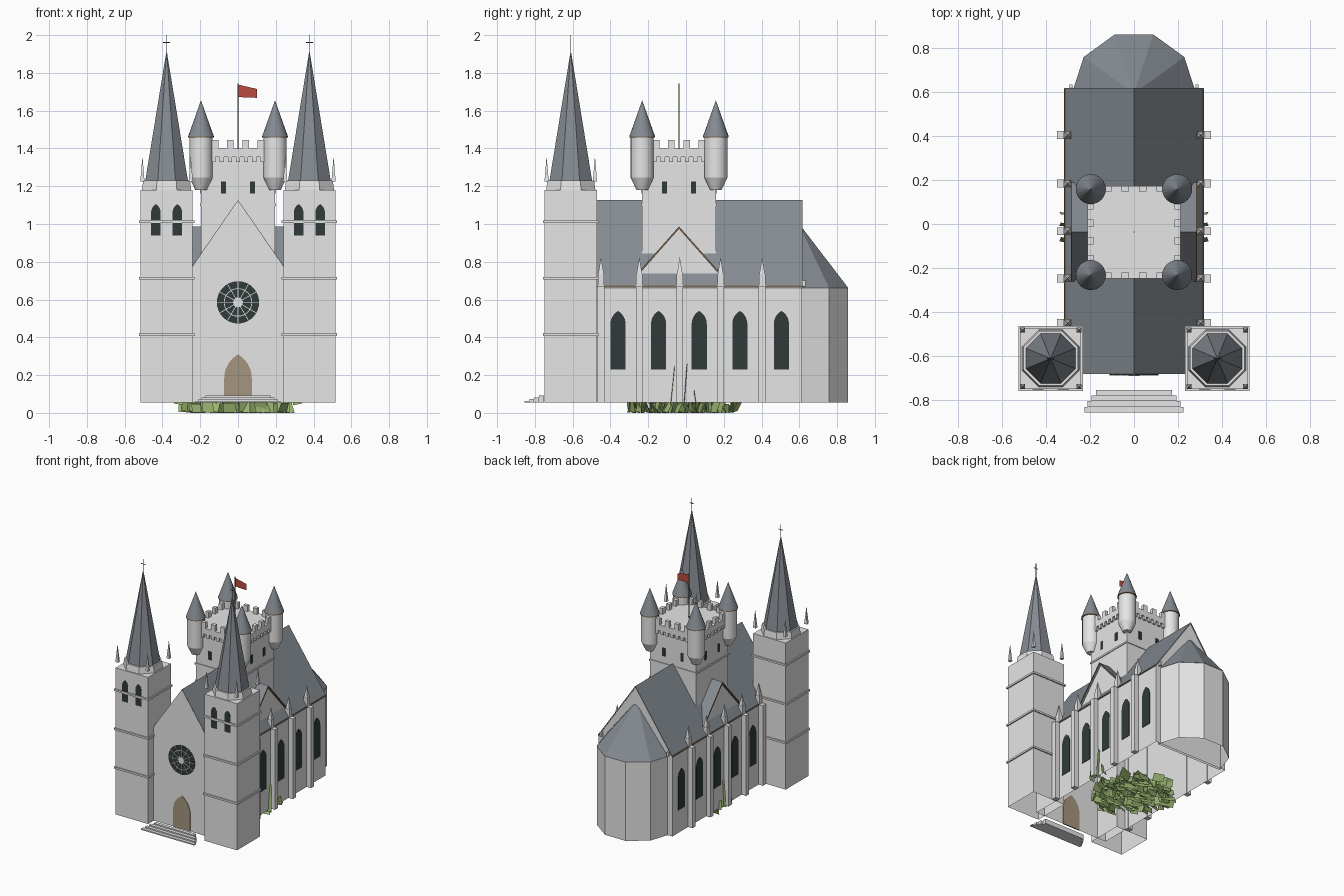
import bpy, bmesh, math, random
from mathutils import Vector, Matrix

if "Cube" in bpy.data.objects:
    bpy.data.objects.remove(bpy.data.objects["Cube"])

random.seed(4)
COLORS = {
    "stone": (0.79, 0.79, 0.79), "slate": (0.235, 0.26, 0.29),
    "dark_glass": (0.03, 0.042, 0.042), "door_wood": (0.38, 0.30, 0.21),
    "trim_brown": (0.22, 0.14, 0.07), "flag_red": (0.50, 0.07, 0.05),
    "leaf_green": (0.34, 0.48, 0.17), "iron": (0.11, 0.10, 0.09),
}
MATS = {}
for key, c in COLORS.items():
    MATS[key] = bpy.data.materials.new(key)
    MATS[key].diffuse_color = (*c, 1)

PARTS = {}   # name -> (bmesh, material)


def part(name, mat):
    return PARTS.setdefault(name, (bmesh.new(), mat))[0]


def prism(name, mat, axis, pts, a, b):
    """Extrude a 2D outline along an axis from a to b."""
    bm = part(name, mat)
    put = {"x": lambda p, d: (d, p[0], p[1]),
           "y": lambda p, d: (p[0], d, p[1]),
           "z": lambda p, d: (p[0], p[1], d)}[axis]
    lo = [bm.verts.new(put(p, a)) for p in pts]
    hi = [bm.verts.new(put(p, b)) for p in pts]
    n = len(pts)
    faces = [bm.faces.new(lo), bm.faces.new(hi)]
    faces += [bm.faces.new((lo[i], lo[(i + 1) % n], hi[(i + 1) % n], hi[i])) for i in range(n)]
    bmesh.ops.recalc_face_normals(bm, faces=faces)


def box(name, mat, x0, x1, y0, y1, z0, z1):
    prism(name, mat, "z", [(x0, y0), (x1, y0), (x1, y1), (x0, y1)], z0, z1)


def block(name, mat, x, y, hx, hy, z0, z1):
    box(name, mat, x - hx, x + hx, y - hy, y + hy, z0, z1)


def cone(name, mat, x, y, z0, z1, r0, r1, n, turn=0.0):
    bm = part(name, mat)
    bmesh.ops.create_cone(bm, cap_ends=True, segments=n, radius1=r0, radius2=r1, depth=z1 - z0,
                          matrix=Matrix.Translation((x, y, (z0 + z1) / 2)) @ Matrix.Rotation(turn, 4, "Z"))


def sheet(name, mat, pts):
    """A single flat face."""
    bm = part(name, mat)
    bm.faces.new([bm.verts.new(p) for p in pts])


def arch(c, w, z0, z1):
    """Gothic arch outline centred on c."""
    h, n = w / 2, 6
    spring = z1 - w * math.sin(math.pi / 3)
    right = [(c - h + w * math.cos(t), spring + w * math.sin(t))
             for t in [math.pi / 3 * i / n for i in range(n)]]
    left = [(2 * c - p[0], p[1]) for p in reversed(right)]
    return [(c - h, z0), (c + h, z0)] + right + [(c, z1)] + left


def vee(c, w, z0, z1, d):
    """Inverted V outline for a pitched roof of thickness d."""
    return [(c - w, z0), (c, z1), (c + w, z0), (c + w, z0 - d), (c, z1 - d), (c - w, z0 - d)]


def ring(name, mat, cx, cz, r0, r1, n, a, b):
    for i in range(n):
        t, u = 2 * math.pi * i / n, 2 * math.pi * (i + 1) / n
        pts = [(cx + r * math.cos(q), cz + r * math.sin(q)) for r, q in ((r0, t), (r1, t), (r1, u), (r0, u))]
        prism(name, mat, "y", pts, a, b)


BASE = 0.055
OCT = math.pi / 8
CY = -0.037          # centre of the crossing tower

# Nave with gables, and its roof
prism("nave", "stone", "y", [(-0.313, BASE), (0.313, BASE), (0.313, 0.668), (0, 1.124), (-0.313, 0.668)], -0.68, 0.612)
prism("nave_roof", "slate", "y", vee(0, 0.315, 0.671, 1.127, 0.012), -0.679, 0.616)

# Apse: half a decagon with a faceted roof
apse = [(0.28 * math.cos(k * math.pi / 5), 0.592 + 0.28 * math.sin(k * math.pi / 5)) for k in range(6)]
prism("apse", "stone", "z", apse, BASE, 0.66)
cone("apse_roof", "slate", 0, 0.592, 0.66, 1.01, 0.282, 0, 10, math.pi / 10)

# Windows, eaves, buttresses and pinnacles on both long sides
for s in (-1, 1):
    for y in (-0.36, -0.145, 0.07, 0.285, 0.505):
        prism("nave_windows", "dark_glass", "x", arch(y, 0.08, 0.23, 0.54), s * 0.3135, s * 0.317)
    box("eaves", "trim_brown", min(s * 0.312, s * 0.318), max(s * 0.312, s * 0.318), -0.66, 0.615, 0.666, 0.6735)
    block("kneelers", "stone", s * 0.285, 0.62, 0.007, 0.012, 0.67, 0.70)
    for y in (-0.45, -0.247, -0.033, 0.183, 0.403):
        block("buttresses", "stone", s * 0.330, y, 0.020, 0.018, BASE, 0.67)
        block("buttress_pinnacles", "stone", s * 0.302, y, 0.017, 0.017, 0.64, 0.735)
        cone("buttress_pinnacles", "stone", s * 0.302, y, 0.735, 0.825, 0.021, 0, 4, math.pi / 4)

# Cross gables
prism("cross_gable", "stone", "x", [(CY - 0.215, 0.70), (CY + 0.215, 0.70), (CY + 0.215, 0.733), (CY, 0.975), (CY - 0.215, 0.733)], -0.268, 0.268)
prism("cross_gable_roof", "slate", "x", vee(CY, 0.225, 0.733, 0.987, 0.010), -0.281, 0.281)
for s in (-1, 1):
    prism("cross_gable_trim", "trim_brown", "x", vee(CY, 0.225, 0.733, 0.987, 0.013), s * 0.281, s * 0.285)

# Front towers with spires
for s in (-1, 1):
    x, y = s * 0.378, -0.61
    block("front_towers", "stone", x, y, 0.138, 0.138, BASE, 1.18)
    for z in (0.415, 0.712, 1.012):
        block("tower_bands", "stone", x, y, 0.147, 0.147, z - 0.007, z + 0.007)
    cone("spire_collars", "stone", x, y, 1.18, 1.23, 0.141, 0.134, 8, OCT)
    cone("spires", "slate", x, y, 1.23, 1.92, 0.122, 0, 8, OCT)
    block("spire_crosses", "iron", x, y, 0.0018, 0.0018, 1.90, 2.0)
    block("spire_crosses", "iron", x, y, 0.018, 0.0018, 1.959, 1.963)
    for dx in (-1, 1):
        for dy in (-1, 1):
            px, py = x + dx * 0.128, y + dy * 0.128
            cone("tower_pinnacles", "stone", px, py, 1.225, 1.36, 0.016, 0, 4, math.pi / 4)
        prism("belfry_windows", "dark_glass", "y", arch(x + dx * 0.057, 0.05, 0.94, 1.105), -0.750, -0.7485)

# Rose window
prism("rose_glass", "dark_glass", "y",
      [(0.112 * math.cos(i * math.pi / 16), 0.585 + 0.112 * math.sin(i * math.pi / 16)) for i in range(32)], -0.684, -0.681)
ring("rose_tracery", "stone", 0, 0.585, 0.071, 0.075, 32, -0.688, -0.682)
ring("rose_tracery", "stone", 0, 0.585, 0.001, 0.026, 16, -0.689, -0.682)
for k in range(12):
    t = k * math.pi / 6
    c, n = Vector((math.cos(t), math.sin(t))), Vector((-math.sin(t), math.cos(t))) * 0.0018
    o = Vector((0, 0.585))
    prism("rose_tracery", "stone", "y",
          [tuple(p) for p in (o + c * 0.02 - n, o + c * 0.112 - n, o + c * 0.112 + n, o + c * 0.02 + n)], -0.688, -0.682)

# Door and steps
prism("door", "door_wood", "y", arch(0, 0.146, BASE, 0.31), -0.684, -0.676)
for k, w in enumerate((0.225, 0.21, 0.193, 0.172)):
    y = -0.855 + 0.0255 * k
    box("steps", "stone", -w, w, y, y + 0.0255, BASE, BASE + 0.009 * (k + 1))

# Crossing tower
block("crossing_tower", "stone", 0, CY, 0.195, 0.195, 0.80, 1.36)
block("crossing_band", "stone", 0, CY, 0.201, 0.201, 1.095, 1.108)
block("parapet", "stone", 0, CY, 0.21, 0.21, 1.355, 1.40)
for s in (-1, 1):
    for k in (-0.12, -0.04, 0.04, 0.12):
        block("merlons", "stone", k, CY + s * 0.197, 0.017, 0.013, 1.40, 1.445)
        block("merlons", "stone", s * 0.197, CY + k, 0.013, 0.017, 1.40, 1.445)
    for k in range(-3, 4):
        block("corbels", "stone", k * 0.043, CY + s * 0.2, 0.011, 0.010, 1.328, 1.356)
        block("corbels", "stone", s * 0.2, CY + k * 0.043, 0.010, 0.011, 1.328, 1.356)
    for k in (-0.077, 0.077):
        block("crossing_windows", "dark_glass", k, CY + s * 0.194, 0.013, 0.004, 1.162, 1.225)
        block("crossing_windows", "dark_glass", s * 0.194, CY + k, 0.004, 0.013, 1.162, 1.225)

# Corner turrets
for sx in (-1, 1):
    for sy in (-1, 1):
        x, y = sx * 0.196, CY + sy * 0.195
        cone("turrets", "stone", x, y, 1.18, 1.245, 0.030, 0.061, 24)
        cone("turrets", "stone", x, y, 1.245, 1.46, 0.061, 0.061, 24)
        cone("turret_rims", "trim_brown", x, y, 1.457, 1.464, 0.068, 0.068, 24)
        cone("turret_roofs", "slate", x, y, 1.464, 1.655, 0.068, 0, 24)

# Flag
cone("flagpole", "iron", 0, CY, 1.40, 1.745, 0.003, 0.003, 6)
sheet("flag", "flag_red", [(0, CY, 1.672), (0.10, CY, 1.668), (0.10, CY, 1.715), (0, CY, 1.738)])

# Undergrowth: mostly upright leaves facing front and back, below the floor
for i in range(150):
    a, r = random.uniform(0, 2 * math.pi), 0.28 * math.sqrt(random.random())
    c = Vector((r * math.cos(a) * 1.0, r * math.sin(a) - 0.02, 0))
    t = random.uniform(-0.45, 0.45)
    u = Vector((math.cos(t), math.sin(t), 0)) * random.uniform(0.025, 0.06)
    v = Vector((-u.y, u.x, 0)).normalized() * random.uniform(-0.04, 0.04)
    v.z = random.uniform(0.045, 0.07)
    w = Vector((0, 0, random.uniform(0, 0.012)))
    sheet("undergrowth", "leaf_green", [c - u + w, c + u, c + u * random.uniform(0.6, 1) + v, c - u + v])

# Ivy climbing both long walls
for s in (-1, 1):
    for y, lean, w, h in ((-0.085, 0.02, 0.006, 0.25), (-0.015, 0.015, 0.007, 0.26), (0.05, -0.01, 0.004, 0.12)):
        sheet("ivy", "leaf_green", [(s * 0.29, y, 0.04), (s * 0.338, y + w, 0.05),
                                    (s * 0.332, y + w + lean, h), (s * 0.30, y + lean, h - 0.02)])

# Turn every part into an object; the main walls are open underneath
SMOOTH = {"turrets", "turret_rims", "flagpole"}
OPEN = {"nave", "apse", "front_towers"}
for name, (bm, mat) in PARTS.items():
    if name in OPEN:
        low = [f for f in bm.faces if all(v.co.z < BASE + 0.001 for v in f.verts)]
        bmesh.ops.delete(bm, geom=low, context="FACES")
    me = bpy.data.meshes.new(name)
    bm.to_mesh(me)
    bm.free()
    me.materials.append(MATS[mat])
    if name in SMOOTH:
        me.shade_smooth()
        me.set_sharp_from_angle(angle=math.radians(25))
    bpy.context.scene.collection.objects.link(bpy.data.objects.new(name, me))

for m in bpy.data.materials:
    if m.users and not m.is_grease_pencil:
        m.use_nodes = True
        m.node_tree.nodes["Principled BSDF"].inputs["Base Color"].default_value = m.diffuse_color
